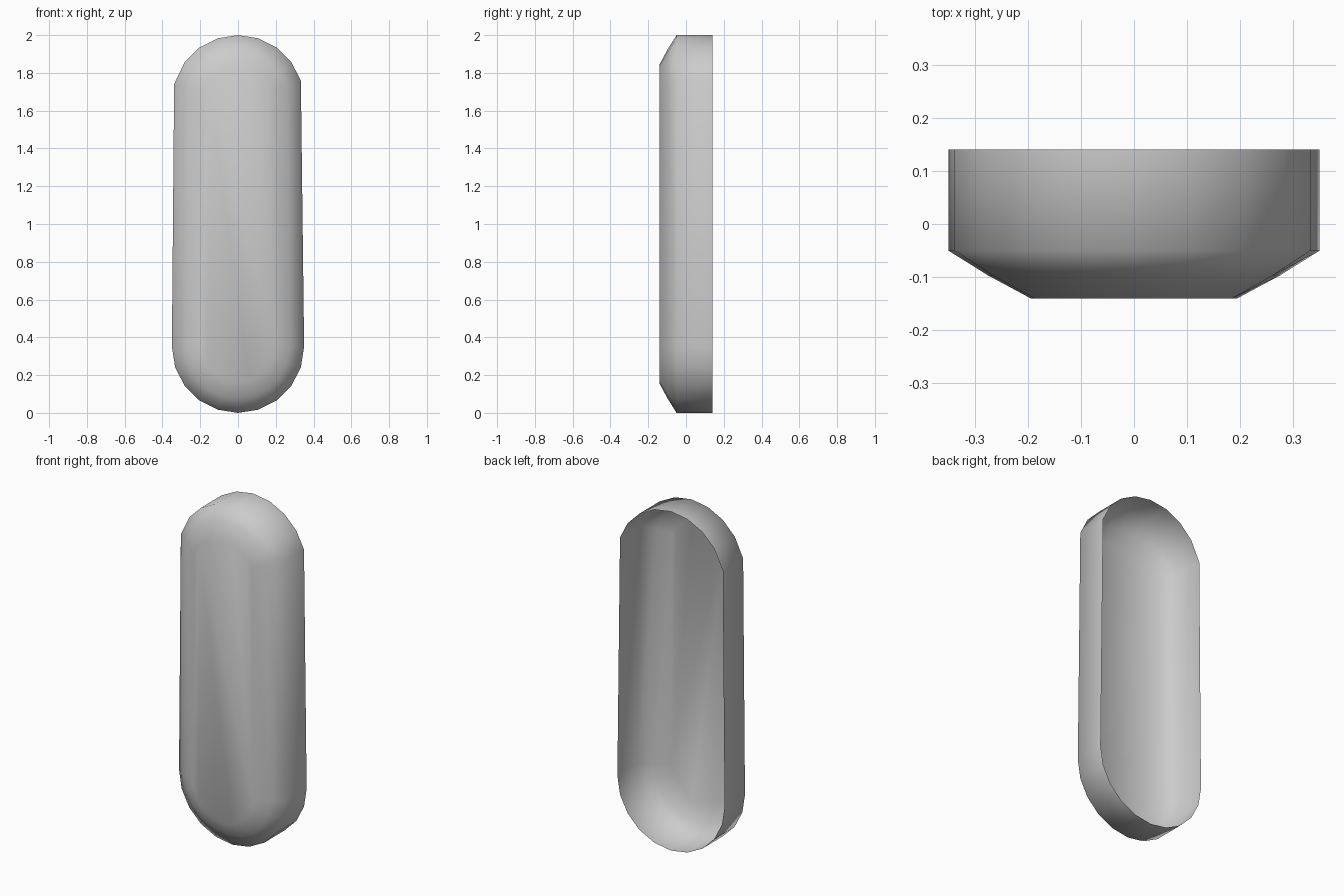
import bpy, bmesh
from math import cos, sin, radians

if "Cube" in bpy.data.objects:
    bpy.data.objects.remove(bpy.data.objects["Cube"])

# Pill outline: upper arc (slightly short of half a circle) and lower half circle
TOP = [(a, 1.65) for a in (18, 36, 54, 72, 90, 108, 126, 144, 165)]
BOTTOM = [(a, 0.35) for a in range(180, 361, 18)]
# Rings from the open back to the flat front: (radius, y)
RINGS = [(0.35, 0.14), (0.35, -0.05), (0.275, -0.097), (0.195, -0.14)]

bm = bmesh.new()


def ring(radius, y):
    return [bm.verts.new((radius * cos(radians(a)), y, zc + radius * sin(radians(a))))
            for a, zc in TOP + BOTTOM]


# Side wall and bevelled rim
loops = [ring(r, y) for r, y in RINGS]
n = len(loops[0])
for a, b in zip(loops, loops[1:]):
    for i in range(n):
        j = (i + 1) % n
        bm.faces.new((a[i], a[j], b[j], b[i]))

# Flat front panel, back left open
bm.faces.new(loops[-1])
bmesh.ops.recalc_face_normals(bm, faces=bm.faces)
front = min(bm.faces, key=lambda f: f.calc_center_median().y)
if front.normal.y > 0:
    bmesh.ops.reverse_faces(bm, faces=bm.faces)
for f in bm.faces:
    f.smooth = True

mesh = bpy.data.meshes.new("pill_shell")
bm.to_mesh(mesh)
bm.free()
shell = bpy.data.objects.new("pill_shell", mesh)
bpy.context.collection.objects.link(shell)
